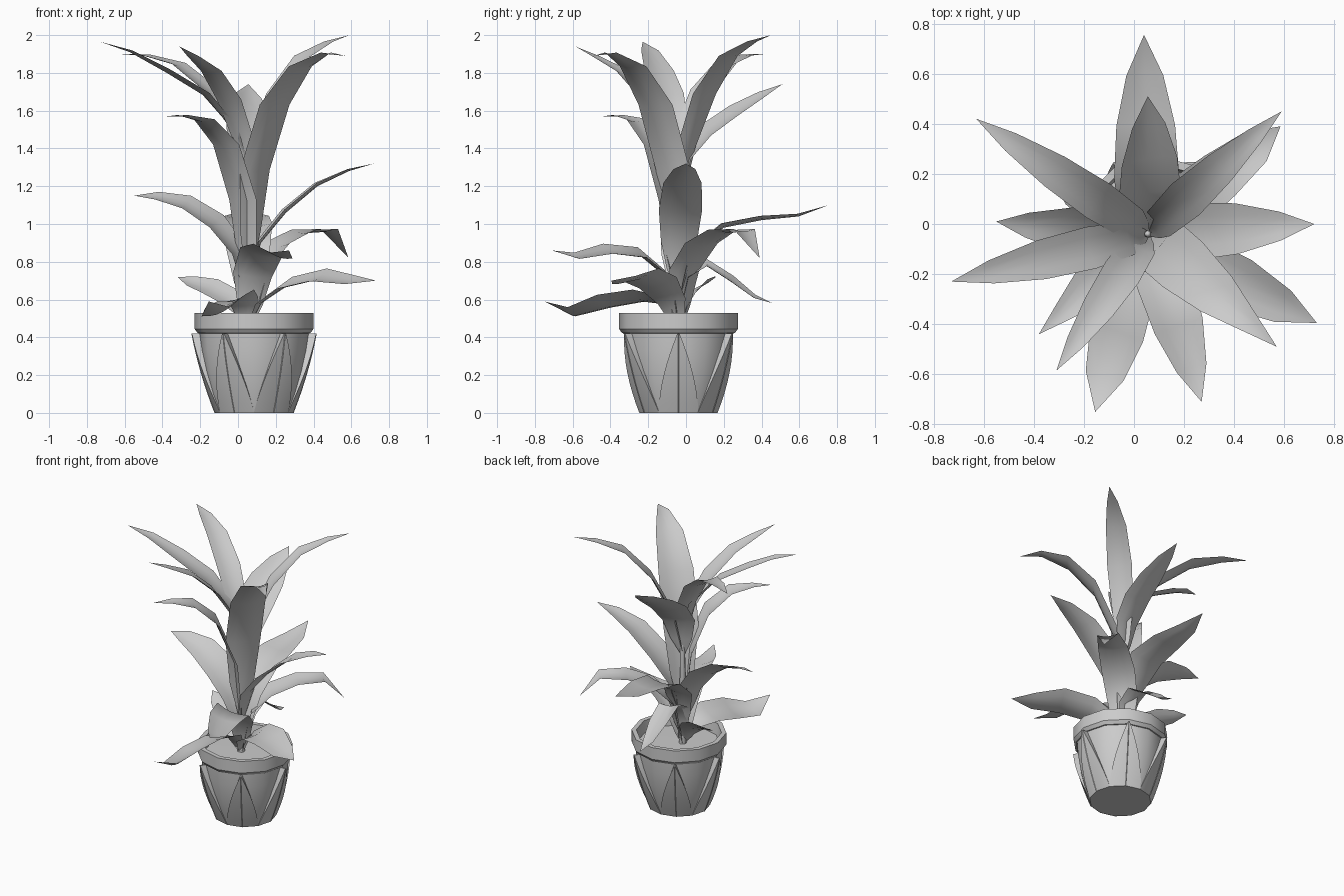
import bpy, bmesh, math
from mathutils import Vector, Matrix

if "Cube" in bpy.data.objects:
    bpy.data.objects.remove(bpy.data.objects["Cube"], do_unlink=True)

GREY = (0.6, 0.6, 0.6, 1)
grey = bpy.data.materials.new("plain grey")
grey.use_nodes = True
grey.diffuse_color = GREY
grey.node_tree.nodes["Principled BSDF"].inputs["Base Color"].default_value = GREY

POT = Vector((0.085, -0.04, 0))
STEM = Vector((0.055, -0.04, 0))


def finish(name, bm, angle):
    mesh = bpy.data.meshes.new(name)
    bm.to_mesh(mesh)
    bm.free()
    obj = bpy.data.objects.new(name, mesh)
    bpy.context.collection.objects.link(obj)
    mesh.materials.append(grey)
    bpy.ops.object.select_all(action='DESELECT')
    obj.select_set(True)
    bpy.context.view_layer.objects.active = obj
    bpy.ops.object.shade_smooth_by_angle(angle=math.radians(angle))


def skin(bm, rows, closed=False):
    """Join rows of points with quads; merge collapsed points."""
    grid = [[bm.verts.new(p) for p in row] for row in rows]
    for low, high in zip(grid, grid[1:]):
        n = len(low)
        for i in range(n if closed else n - 1):
            j = (i + 1) % n
            bm.faces.new((low[i], low[j], high[j], high[i]))
    bmesh.ops.remove_doubles(bm, verts=bm.verts, dist=0.0005)


def polar(radius, angle, z):
    return POT + Vector((radius * math.cos(angle), radius * math.sin(angle), z))


def lathe(name, profile, sides):
    bm = bmesh.new()
    skin(bm, [[polar(r, math.tau * i / sides, z) for i in range(sides)]
              for r, z in profile], closed=True)
    finish(name, bm, 35)


# Tapered pot body, collar and soil
lathe("pot_body", [(0, 0), (0.205, 0), (0.24, 0.1), (0.268, 0.22),
                   (0.284, 0.33), (0.29, 0.425)], 12)
lathe("pot_rim", [(0.28, 0.42), (0.298, 0.422), (0.315, 0.445), (0.315, 0.53),
                  (0.283, 0.53), (0.27, 0.44)], 12)
lathe("soil", [(0.275, 0.45), (0, 0.455)], 12)

# Six raised pointed panels, wide at the foot and narrow at the collar
HEIGHT = 0.42
panels, seams = bmesh.new(), bmesh.new()
for k in range(6):
    seam = math.tau * k / 6
    panel_rows, seam_rows = [], []
    for step in range(9):
        t = step / 8
        half = math.radians(29.5 * (1 - t) + 1)
        outer = 0.207 + 0.165 * t - 0.043 * t * t
        inner = outer - 0.012 - 0.035 * t
        z = HEIGHT * t
        face = [polar(outer, seam + half * s, z) for s in (-1, 0, 1)]
        panel_rows.append([polar(inner, seam - half, z)] + face
                          + [polar(inner, seam + half, z)])
        seam_rows.append([polar(outer + d, seam + a, z)
                          for d, a in ((-0.002, -0.012), (0.003, 0), (-0.002, 0.012))])
    skin(panels, panel_rows)
    panels.faces.new([panels.verts.new(p) for p in panel_rows[-1]])
    skin(seams, seam_rows)
finish("pot_panels", panels, 30)
finish("panel_seams", seams, 20)

# Central stem
bm = bmesh.new()
skin(bm, [[STEM + Vector((r * math.cos(a), r * math.sin(a), z))
           for a in (math.tau * i / 8 for i in range(8))]
          for r, z in ((0.026, 0.44), (0.02, 0.9), (0.014, 1.3), (0, 1.36))], closed=True)
finish("stem", bm, 50)

REACH = (0, 0.1, 0.3, 0.55, 0.8, 1)
OUTLINE = ((0, 0.12), (0.1, 0.5), (0.3, 0.88), (0.55, 1), (0.8, 0.7), (1, 0))


def blade_width(s):
    """Relative blade width at a fraction of the blade's length."""
    for (a, wa), (b, wb) in zip(OUTLINE, OUTLINE[1:]):
        if s <= b:
            return wa + (wb - wa) * (s - a) / (b - a)
    return 0


def leaf(name, width, roll, tip_x, tip_y, *heights):
    """A folded, rolled blade that runs from the stem to its tip."""
    tip = Vector((tip_x, tip_y, 0))
    out = (tip - STEM).normalized()
    level = Vector((-out.y, out.x, 0))
    spine = [STEM.lerp(tip, t) + Vector((0, 0, z)) for t, z in zip(REACH, heights)]
    spine.insert(1, spine[0].lerp(spine[1], 0.45))
    lengths = [(b - a).length for a, b in zip(spine, spine[1:])]
    last = len(spine) - 1
    rows = []
    for i, p in enumerate(spine):
        run = (spine[min(i + 1, last)] - spine[max(i - 1, 0)]).normalized()
        side = Matrix.Rotation(roll, 3, run) @ level
        w = 0 if i == last else width * blade_width(sum(lengths[:i]) / sum(lengths))
        half = side * w / 2
        lift = run.cross(side).normalized() * w * 0.1
        rows.append([p - half + lift, p - half / 2 + lift * 0.3, p,
                     p + half / 2 + lift * 0.3, p + half + lift])
    bm = bmesh.new()
    skin(bm, rows)
    finish(name, bm, 60)


# Each leaf: width, roll, tip x, tip y, then heights from base to tip
crown = [
    (0.17, 0, 0.59, 0.45, 1.1, 1.4, 1.68, 1.88, 1.96, 2.0),
    (0.26, 0, 0.57, -0.49, 0.7, 1.28, 1.62, 1.82, 1.9, 1.89),
    (0.16, 0, -0.31, -0.585, 1.15, 1.45, 1.65, 1.8, 1.88, 1.94),
    (0.18, 0, -0.73, -0.23, 1.25, 1.5, 1.68, 1.8, 1.91, 1.965),
    (0.17, 0, -0.63, 0.42, 1.2, 1.5, 1.7, 1.84, 1.89, 1.9),
    (0.27, 0.3, 0.055, 0.51, 1.1, 1.35, 1.48, 1.58, 1.67, 1.74),
]
middle = [
    (0.23, 0, -0.38, -0.44, 0.6, 1.12, 1.41, 1.54, 1.57, 1.57),
    (0.24, 0, 0.72, 0, 0.65, 0.9, 1.06, 1.2, 1.28, 1.32),
    (0.23, -0.4, -0.55, 0.01, 0.6, 0.85, 1.0, 1.1, 1.14, 1.15),
    (0.27, 0, 0.04, 0.755, 0.55, 0.85, 0.98, 1.02, 1.04, 1.1),
    (0.23, 0, 0.585, 0.39, 0.42, 0.75, 0.88, 0.95, 0.96, 0.82),
]
lower = [
    (0.24, 0.3, 0.73, -0.395, 0.45, 0.58, 0.67, 0.71, 0.69, 0.7),
    (0.24, -0.25, 0.27, -0.71, 0.45, 0.72, 0.83, 0.85, 0.82, 0.86),
    (0.24, 0.3, -0.155, -0.75, 0.45, 0.58, 0.6, 0.57, 0.52, 0.59),
    (0.17, -0.5, -0.32, 0.16, 0.45, 0.54, 0.61, 0.66, 0.69, 0.72),
    (0.18, 0.2, 0.05, 0.46, 0.5, 0.72, 0.78, 0.7, 0.61, 0.58),
]
for label, group in (("crown", crown), ("middle", middle), ("lower", lower)):
    for number, values in enumerate(group, 1):
        leaf(f"{label}_leaf_{number}", *values)
